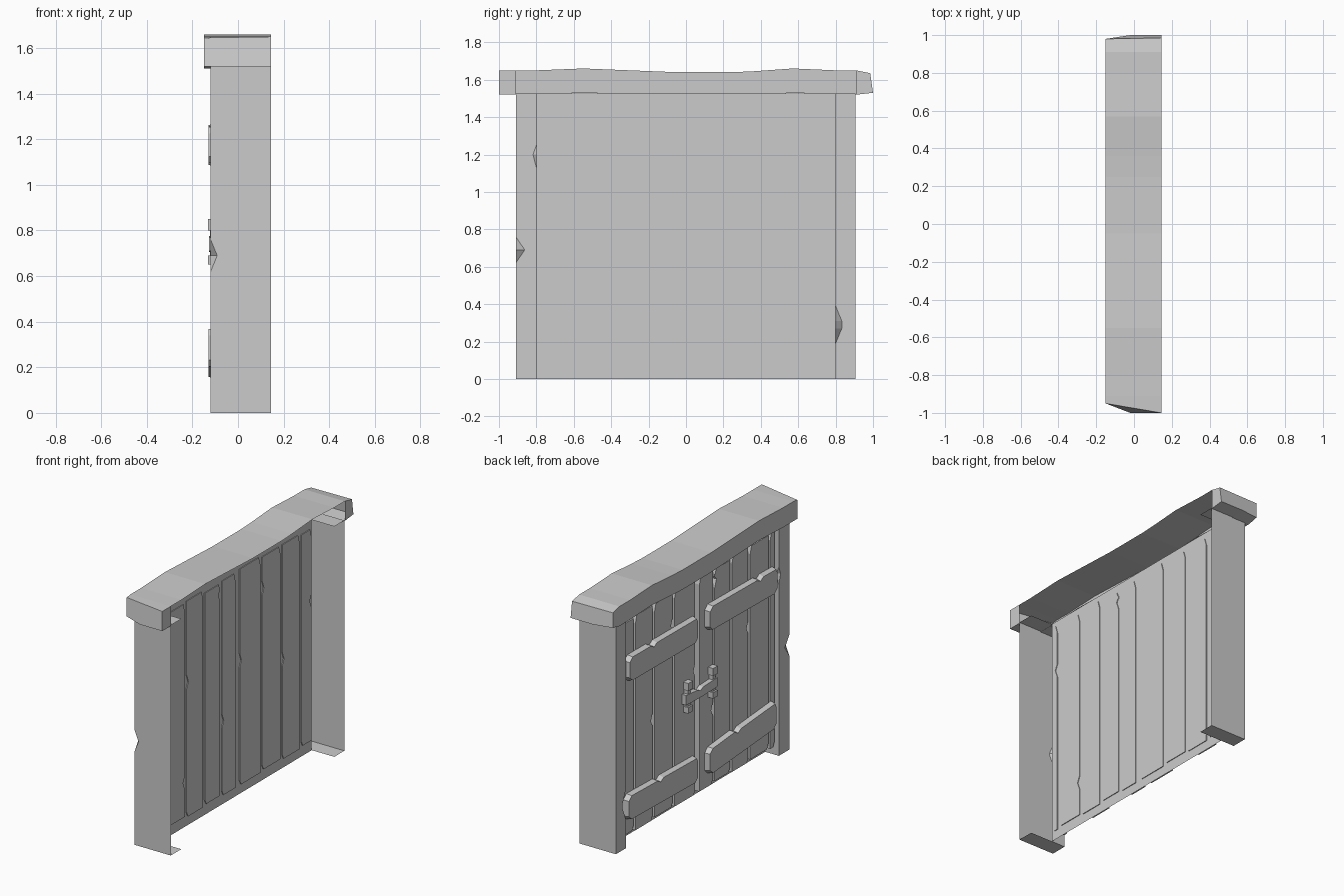
import bpy, bmesh

if "Cube" in bpy.data.objects:
    bpy.data.objects.remove(bpy.data.objects["Cube"])


def finish(name, bm):
    bmesh.ops.remove_doubles(bm, verts=bm.verts, dist=0.0005)
    bmesh.ops.recalc_face_normals(bm, faces=bm.faces)
    me = bpy.data.meshes.new(name)
    bm.to_mesh(me)
    bm.free()
    ob = bpy.data.objects.new(name, me)
    bpy.context.collection.objects.link(ob)
    return ob


def prism(name, outline, x0, x1, inset=0.0):
    """Extrude a (y, z) outline from back x1 to front x0; inset shrinks the front."""
    bm = bmesh.new()
    cy = (min(p[0] for p in outline) + max(p[0] for p in outline)) / 2
    cz = (min(p[1] for p in outline) + max(p[1] for p in outline)) / 2
    hy = max(p[0] for p in outline) - cy
    hz = max(p[1] for p in outline) - cz
    ky, kz = 1 - inset / hy, 1 - inset / hz
    back = [bm.verts.new((x1, y, z)) for y, z in outline]
    front = [bm.verts.new((x0, cy + (y - cy) * ky, cz + (z - cz) * kz)) for y, z in outline]
    bm.faces.new(back)
    bm.faces.new(front)
    n = len(outline)
    for i in range(n):
        j = (i + 1) % n
        bm.faces.new((back[i], back[j], front[j], front[i]))
    return finish(name, bm)


def loft(name, sections, closed, skip=lambda seg, side: False):
    """Skin between sections, cap both ends, leaving out skipped sides."""
    bm = bmesh.new()
    rows = [[bm.verts.new(p) for p in s] for s in sections]
    n = len(rows[0])
    for r in range(len(rows) - 1):
        for i in range(n if closed else n - 1):
            if not skip(r, i):
                j = (i + 1) % n
                bm.faces.new((rows[r][i], rows[r][j], rows[r + 1][j], rows[r + 1][i]))
    bm.faces.new(rows[0])
    bm.faces.new(rows[-1])
    return finish(name, bm)


# Posts: hollow at the back, with chips in the edges
# chip entries: z -> (outer corner cut, inner edge cut)
def post(name, s, outer, chips):
    secs = []
    for z in sorted(set([0, 1.525] + list(chips))):
        co, ci = chips.get(z, (0, 0))
        secs.append([(0.145, s * 0.80, z), (0.145, s * outer, z),
                     (-0.12 + co * 0.6, s * outer, z), (-0.12, s * (outer - co), z),
                     (-0.12, s * (0.80 + ci), z), (-0.12 + ci, s * 0.80, z),
                     (-0.02, s * 0.80, z)])
    # first side is the open back
    return loft(name, secs, False, lambda r, i: i == 0)


post("post_left", -1, 0.91, {0.62: (0, 0), 0.69: (0.048, 0), 0.76: (0, 0),
                             1.13: (0, 0), 1.20: (0, 0.018), 1.25: (0, 0)})
post("post_right", 1, 0.905, {0.19: (0, 0), 0.27: (0, 0.033),
                              0.31: (0, 0.033), 0.39: (0, 0)})

# Lintel: wavy beam, open at the back between the posts
wave = [(-0.91, 1.65, 1.52), (-0.80, 1.65, 1.52), (-0.55, 1.66, 1.53),
        (-0.30, 1.65, 1.522), (-0.05, 1.64, 1.51), (0.25, 1.64, 1.51),
        (0.36, 1.645, 1.516), (0.57, 1.66, 1.53), (0.80, 1.65, 1.521), (0.91, 1.65, 1.52)]


def beam(y, t, b):
    return [(-0.15, y, b), (-0.15, y, t), (0.145, y, t), (0.145, y, b), (-0.02, y, b)]


first = [(-0.15, -0.95, 1.52), (-0.15, -0.95, 1.645), (0.145, -1, 1.65),
         (0.145, -1, 1.52), (-0.02, -1, 1.52)]
last = [(-0.15, 0.98, 1.535), (-0.15, 0.98, 1.635), (0.145, 0.985, 1.635),
        (0.145, 1.0, 1.53), (-0.02, 1.0, 1.53)]
secs = [first] + [beam(*w) for w in wave] + [last]
loft("lintel", secs, True, lambda r, i: 0 < r < len(secs) - 2 and i in (2, 3))

# Backing sheet behind the planks
bm = bmesh.new()
bm.faces.new([bm.verts.new((-0.02, y, z)) for y, z in
              ((-0.8, 0), (0.8, 0), (0.8, 1.525), (-0.8, 1.525))])
finish("door_backing", bm)

# Planks: (y0, y1, bottom, top, chip height, chip side)
planks = [(-0.79, -0.745, 0.06, 1.49, 1.18, 1), (-0.725, -0.535, 0.07, 1.48, 0.30, 1),
          (-0.515, -0.345, 0.06, 1.49, 0.95, -1), (-0.325, -0.165, 0.07, 1.47, 1.40, 1),
          (-0.145, -0.005, 0.06, 1.48, 0.55, -1), (0.04, 0.255, 0.06, 1.49, 0.88, -1),
          (0.275, 0.465, 0.07, 1.48, 1.27, -1), (0.485, 0.665, 0.06, 1.48, 0.72, -1),
          (0.685, 0.79, 0.07, 1.47, 1.00, 1)]
for k, (a, b, z0, z1, zc, side) in enumerate(planks):
    c = 0.015
    right = [(b, z0), (b, z1 - 0.05), (b - c, z1)]
    left = [(a, z1), (a, z0 + 0.03), (a + c, z0)]
    if side > 0:
        right[1:1] = [(b, zc - 0.05), (b - 0.018, zc), (b, zc + 0.04)]
    else:
        left[1:1] = [(a, zc + 0.05), (a + 0.018, zc), (a, zc - 0.04)]
    prism("plank_%d" % (k + 1), right + left, -0.095, -0.015)


# Cross boards: sloped, clipped corners, a nick in the top edge
def board(name, y0, y1, zl, zr, h, nick):
    def z(y):
        return zl + (zr - zl) * (y - y0) / (y1 - y0)
    c = 0.03
    pts = [(y0 + c, z(y0)), (y1 - c, z(y1)), (y1, z(y1) + c), (y1, z(y1) + h - c),
           (y1 - c, z(y1) + h), (nick + 0.04, z(nick) + h), (nick, z(nick) + h - 0.02),
           (nick - 0.03, z(nick) + h), (y0 + c / 2, z(y0) + h), (y0, z(y0) + h - c),
           (y0, z(y0) + c)]
    prism(name, pts, -0.13, -0.094, 0.008)


board("board_upper_right", 0.05, 0.78, 1.08, 1.085, 0.17, 0.52)
board("board_upper_left", -0.78, -0.06, 1.09, 1.10, 0.17, -0.60)
board("board_lower_right", 0.05, 0.79, 0.155, 0.17, 0.17, 0.45)
board("board_lower_left", -0.77, -0.06, 0.20, 0.15, 0.175, -0.36)


# Latch: two upright holders with hooked ends and a crossbar
def block(name, y0, y1, z0, z1, x0, x1):
    prism(name, [(y0, z0), (y1, z0), (y1, z1), (y0, z1)], x0, x1)


for tag, y in (("right", 0.14), ("left", -0.12)):
    block("latch_holder_" + tag, y - 0.014, y + 0.014, 0.66, 0.84, -0.122, -0.094)
    block("latch_hook_top_" + tag, y - 0.024, y + 0.024, 0.80, 0.85, -0.132, -0.094)
    block("latch_hook_bottom_" + tag, y - 0.024, y + 0.024, 0.65, 0.69, -0.132, -0.094)
prism("latch_bar", [(-0.15, 0.71), (0.0, 0.705), (0.18, 0.71), (0.18, 0.775), (0.06, 0.765),
                    (0.03, 0.75), (0.0, 0.765), (-0.15, 0.77)], -0.127, -0.094)
